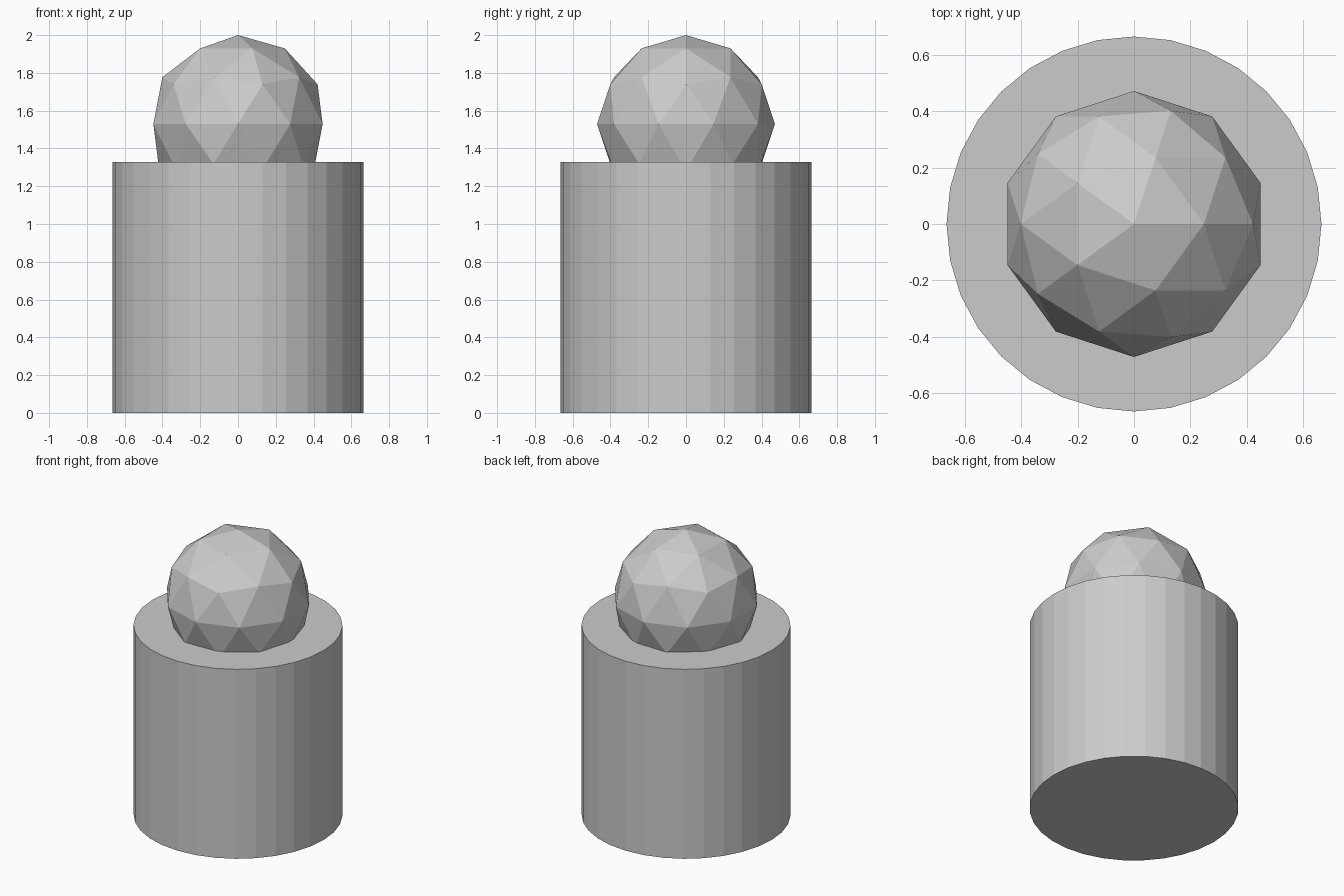
import bpy

if "Cube" in bpy.data.objects:
    bpy.data.objects.remove(bpy.data.objects["Cube"])

RADIUS, HEIGHT = 0.664, 1.328
BALL_RADIUS = 0.471

# Round pedestal
bpy.ops.mesh.primitive_cylinder_add(vertices=32, radius=RADIUS, depth=HEIGHT,
                                    location=(0, 0, HEIGHT / 2))
bpy.context.object.name = "pedestal"

# Faceted ball sunk into the top of the pedestal
bpy.ops.mesh.primitive_ico_sphere_add(subdivisions=2, radius=BALL_RADIUS,
                                      location=(0, 0, 2 - BALL_RADIUS))
bpy.context.object.name = "ball"
